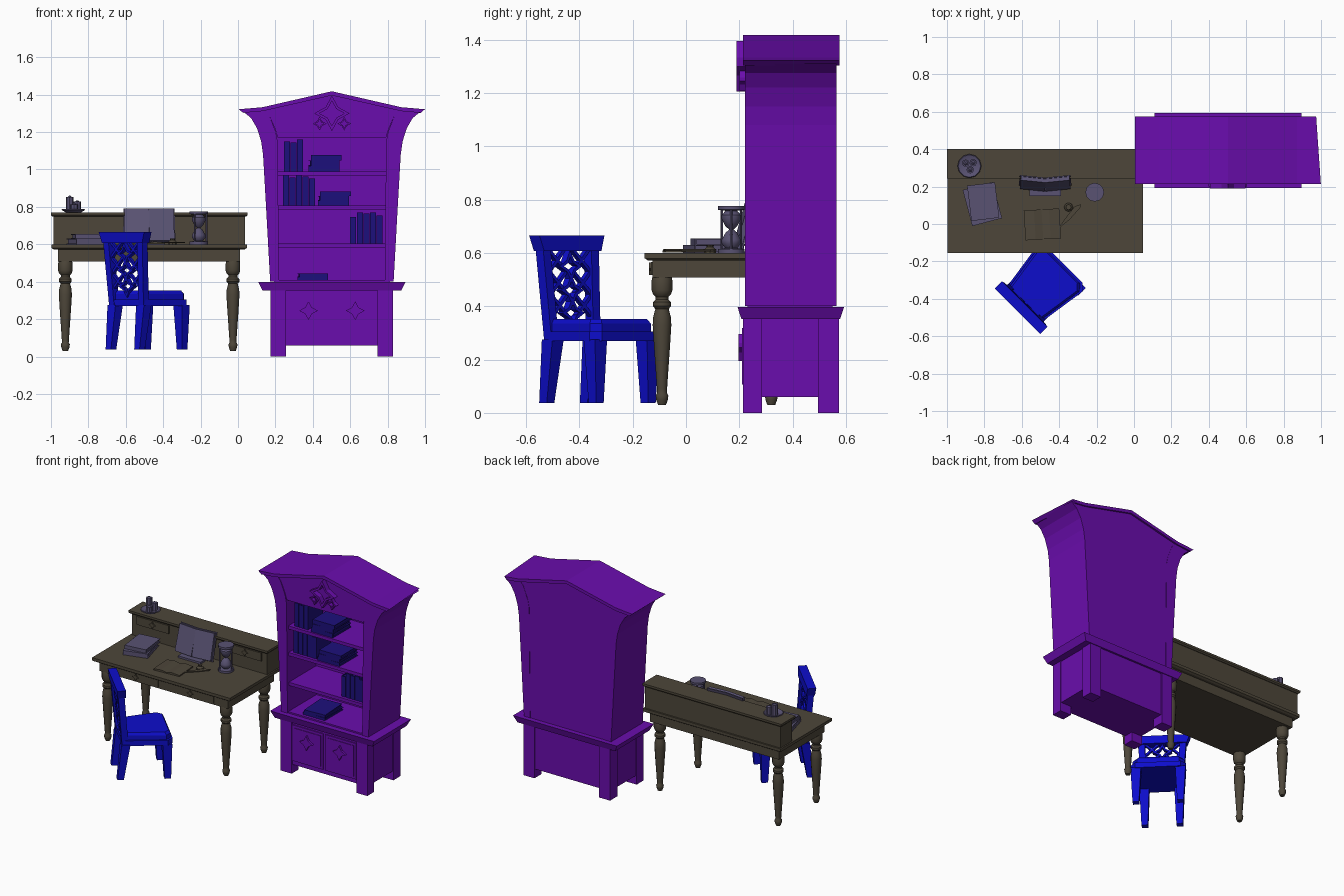
import bpy, bmesh, math
from mathutils import Matrix, Vector

if "Cube" in bpy.data.objects:
    bpy.data.objects.remove(bpy.data.objects["Cube"])

def material(name, rgb):
    m = bpy.data.materials.new(name)
    m.diffuse_color = (*rgb, 1)
    m.use_nodes = True
    m.node_tree.nodes["Principled BSDF"].inputs["Base Color"].default_value = m.diffuse_color
    return m

PURPLE = material("purple", (.144, .004, .418))
NAVY = material("navy", (.012, .005, .2))
BLUE = material("blue", (.004, .004, .6))
BROWN = material("brown", (.075, .062, .042))
GREY = material("violet_grey", (.1, .085, .17))
T, R = Matrix.Translation, Matrix.Rotation
I = Matrix.Identity(4)

def mesh(name, verts, faces, mat, M=I, lean=0):
    bm = bmesh.new()
    vs = [bm.verts.new((x, y - lean * (z - .3), z)) for x, y, z in verts]
    for f in faces:
        bm.faces.new([vs[i] for i in f])
    bmesh.ops.recalc_face_normals(bm, faces=bm.faces)
    me = bpy.data.meshes.new(name)
    bm.to_mesh(me)
    bm.free()
    ob = bpy.data.objects.new(name, me)
    me.materials.append(mat)
    ob.matrix_world = M
    bpy.context.collection.objects.link(ob)
    return ob

def stack(name, rings, mat, M=I, lean=0):
    """Skin closed rings of equal length, capping both ends."""
    n = len(rings[0])
    faces = [tuple(range(n)), tuple(range((len(rings) - 1) * n, len(rings) * n))]
    for k in range(len(rings) - 1):
        faces += [(k*n+i, k*n+(i+1) % n, (k+1)*n+(i+1) % n, (k+1)*n+i) for i in range(n)]
    return mesh(name, [p for r in rings for p in r], faces, mat, M, lean)

def loft(name, secs, mat, M=I):
    return stack(name, [[(x-a, y-b, z), (x+a, y-b, z), (x+a, y+b, z), (x-a, y+b, z)]
                        for x, y, a, b, z in secs], mat, M)

def prism(name, pts, y0, y1, mat, M=I, lean=0):
    return stack(name, [[(x, y, z) for x, z in pts] for y in (y0, y1)], mat, M, lean)

def boxes(name, bounds, mat, M=I):
    verts, faces = [], []
    for x0, x1, y0, y1, z0, z1 in bounds:
        b = len(verts)
        verts += [(x, y, z) for z in (z0, z1) for x, y in ((x0, y0), (x1, y0), (x1, y1), (x0, y1))]
        faces += [tuple(b + i for i in f) for f in ((0, 1, 2, 3), (4, 5, 6, 7), (0, 1, 5, 4),
                                                   (1, 2, 6, 5), (2, 3, 7, 6), (3, 0, 4, 7))]
    return mesh(name, verts, faces, mat, M)

def lathe(name, prof, mat, M=I, n=12):
    ob = stack(name, [[(r*math.cos(2*math.pi*i/n), r*math.sin(2*math.pi*i/n), z)
                       for i in range(n)] for r, z in prof], mat, M)
    for p in ob.data.polygons:
        p.use_smooth = len(p.vertices) == 4
    ob.data.set_sharp_from_angle(angle=math.radians(40))
    return ob

def star_pts(cx, cz, r):
    return [(cx + q*math.cos(i*math.pi/4), cz + q*math.sin(i*math.pi/4))
            for i in range(8) for q in [r if i % 2 == 0 else r*.5]]

def star(name, cx, cz, r, y0, y1, mat, M=I, hole=0, lean=0):
    out = star_pts(cx, cz, r)
    if not hole:
        return prism(name, out, y0, y1, mat, M, lean)
    inn = star_pts(cx, cz, r*hole)
    loops = [[(x, y, z) for x, z in p] for p, y in ((out, y0), (out, y1), (inn, y1), (inn, y0))]
    faces = [(k*8+i, k*8+(i+1) % 8, (k+1) % 4*8+(i+1) % 8, (k+1) % 4*8+i)
             for k in range(4) for i in range(8)]
    return mesh(name, sum(loops, []), faces, mat, M, lean)

def book(name, w, d, h, mat, M):
    """Lying book with its spine on the -y side and its base on z = 0."""
    t, e = h*.15, .006
    boxes(name, [(-w/2, w/2, 0, d, 0, t), (-w/2, w/2, 0, d, h-t, h), (-w/2, w/2, 0, e, t, h-t),
                 (-w/2+e, w/2-e, e, d-e, t, h-t)], mat, M)

def mirrored(pts):
    return pts + [(-x, z) for x, z in reversed(pts) if x != 0]

# ---- bookcase ----
C = T((.502, 0, 0))
outer = [(.33, .4), (.352, .8), (.368, 1.08), (.378, 1.15), (.4, 1.22), (.432, 1.275), (.475, 1.31)]
for s, side in ((-1, "left"), (1, "right")):
    prof = outer + [(.36, 1.32), (.335, 1.29), (.3, 1.2), (.29, 1.15), (.283, .4)]
    prism(side + "_case_side", [(s*x, z) for x, z in prof], .222, .565, PURPLE, C)
    boxes(side + "_door", [(s*.125-.117, s*.125+.117, .214, .24, .09, .335)], PURPLE, C)
    boxes(side + "_door_panel", [(s*.125-.1, s*.125+.1, .21, .22, .107, .318)], PURPLE, C)
    star(side + "_door_star", s*.125, .245, .05, .196, .215, PURPLE, C)
    star(side + "_small_pediment_star", s*.066, 1.245, .037, .2, .225, PURPLE, C, .6)
    for y0, y1 in ((.213, .285), (.495, .573)):
        x0, x1 = sorted((s*.245, s*.328))
        boxes(side + "_case_foot", [(x0, x1, y0, y1, 0, .352)], PURPLE, C)
star("pediment_star", 0, 1.3, .095, .19, .225, PURPLE, C, .7)
prism("pediment", mirrored([(.29, 1.172), (.305, 1.22), (.335, 1.29), (.36, 1.32), (0, 1.4)]),
      .226, .56, PURPLE, C)
prism("case_back", mirrored([(x-.01, z) for x, z in outer] + [(.37, 1.32), (0, 1.4)]),
      .535, .563, PURPLE, C)
roof_half = [(.37, 1.333), (.497, 1.322), (.475, 1.303), (.37, 1.312)]
roof = prism("roof", [(0, 1.418)] + roof_half + [(0, 1.396)]
             + [(-x, z) for x, z in reversed(roof_half)], .213, .575, PURPLE, C)
for v in roof.data.vertices:
    if v.co.x > .4 and v.co.y > .5:
        v.co.x -= .025
shelves = (.408, .605, .808, .99)
for z in shelves[1:]:
    boxes("shelf", [(-.3, .3, .24, .55, z-.022, z)], PURPLE, C)
loft("case_ledge", [(0, .393, .37, .185, .352), (0, .393, .393, .2, .398)], PURPLE, C)
boxes("shelf_floor", [(-.31, .31, .23, .55, .39, .408)], PURPLE, C)
boxes("case_base", [(-.322, .322, .222, .565, .06, .355)], PURPLE, C)

# ---- books in the bookcase: (shelf, first x, [height...]) then (shelf, x, count) ----
for sh, x, hs in ((3, .246, (.16, .155, .17)), (2, .24, (.165, .15, .165, .155, .145)),
                  (1, .6, (.14, .165, .16, .165, .15))):
    for h in hs:
        book("standing_book", h, .16, .032, NAVY, T((x, .26, shelves[sh]+h/2)) @ R(math.pi/2, 4, 'Y'))
        x += .035
for sh, x, n in ((3, .46, 3), (2, .51, 3), (0, .4, 2)):
    for k in range(n):
        h = .088/3 if sh == 3 else .025 if sh == 2 else .018
        book("lying_book", .165 - .012*(k % 2), .2, h, NAVY,
             T((x + .006*k, .25, shelves[sh] + k*h)) @ R(.06*(k % 2), 4, 'Z'))

# ---- desk ----
D = T((-.475, 0, 0))
loft("desk_top", [(0, .122, .51, .265, .572), (0, .122, .522, .277, .58),
                  (0, .122, .522, .277, .6)], BROWN, D)
boxes("desk_apron", [(-.487, .487, -.125, .37, .507, .573)], BROWN, D)
boxes("hutch", [(-.512, .512, .262, .388, .6, .752)], BROWN, D)
loft("hutch_top", [(0, .322, .518, .07, .748), (0, .322, .526, .078, .756),
                   (0, .322, .526, .078, .77)], BROWN, D)
for x in (-.35, 0, .35):
    boxes("hutch_drawer", [(x-.122, x+.122, .254, .265, .683, .74)], BROWN, D)
    star("hutch_star", x, .712, .024, .247, .258, BROWN, D)
for s in (-1, 1):
    boxes("apron_drawer", [(s*.21-.17, s*.21+.17, -.131, -.12, .517, .566)], BROWN, D)
    star("apron_star", s*.207, .541, .024, -.138, -.128, BROWN, D)
    for y in (-.09, .32):
        lathe("desk_leg", [(.036, .51), (.039, .495), (.039, .46), (.034, .445), (.024, .435),
                           (.024, .425), (.034, .415), (.034, .4), (.025, .39), (.033, .36),
                           (.035, .33), (.03, .25), (.019, .09), (.018, .075), (.024, .065),
                           (.022, .05), (.015, .03)], BROWN, T((-.475+s*.448, y, 0)))

# ---- things on the desk ----
lathe("candle_dish", [(.04, .77), (.064, .784), (.06, .788), (.035, .778)], GREY, T((-.88, .31, 0)))
for x, y, z in ((-.9, .325, .86), (-.86, .328, .835), (-.876, .29, .82)):
    lathe("candle", [(.02, .775), (.02, z-.006), (.012, z-.008), (.004, z)], GREY, T((x, y, 0)), 8)
book("lower_desk_book", .165, .2, .03, GREY, T((-.785, .01, .6)) @ R(.26, 4, 'Z'))
book("upper_desk_book", .15, .19, .024, GREY, T((-.795, .025, .63)) @ R(.12, 4, 'Z'))
for s in (-1, 1):
    M = T((-.475, .178, .612)) @ R(s*.1, 4, 'Z') @ R(-.27, 4, 'X')
    x0, x1 = sorted((0, s*.143))
    boxes("propped_book_cover", [(x0, x1, .014, .02, 0, .19)], GREY, M)
    prism("propped_book_pages", [(s*.002, .006), (s*.136, .006), (s*.136, .184), (s*.002, .184)],
          -.006, .014, GREY, M)
    # open notebook lying flat
    N = T((-.49, -.002, .601)) @ R(.06, 4, 'Z')
    prism("notebook_half", [(0, 0), (s*.095, 0), (s*.095, .008), (s*.04, .014), (0, .006)],
          -.08, .08, BROWN, N)
boxes("book_rest", [(-.56, -.39, .15, .2, .6, .613)], GREY)
lathe("hourglass", [(.05, .6), (.05, .614), (.022, .618), (.036, .635), (.036, .65), (.022, .675),
                    (.008, .688), (.022, .7), (.036, .727), (.036, .742), (.022, .758),
                    (.05, .762), (.05, .776)], GREY, T((-.21, .17, 0)))
for k in range(3):
    lathe("hourglass_post", [(.005, .61), (.005, .765)], GREY,
          T((-.21 + .042*math.cos(k*2.094), .17 + .042*math.sin(k*2.094), 0)), 6)
lathe("inkpot", [(.022, .6), (.024, .612), (.012, .622), (.015, .63)], BROWN, T((-.35, .09, 0)), 8)
Q = T((-.345, .04, .606)) @ R(.82, 4, 'Z')
stack("quill", [[(x, y, z) for x, y in ((-.1, 0), (-.01, -.012), (.08, -.01), (.09, 0), (.06, .016), (0, .012))]
                for z in (0, .005)], BROWN, Q)

# ---- chair: local x is sideways, local y is forward ----
H = T((-.603, -.446, 0)) @ R(-math.pi/4, 4, 'Z')
seat = [(-.13, .01), (.13, .01), (.172, .29), (.14, .325), (-.14, .325), (-.172, .29)]
for name, k, z0, z1 in (("seat_frame", 1, .27, .305), ("seat_cushion", .93, .305, .335)):
    rings = [[((x*k), .17 + (y-.17)*k, z) for x, y in seat] for z in (z0, z1)]
    if name == "seat_cushion":
        rings.append([(x*.86, .17 + (y-.17)*.86, .352) for x, y in seat])
    stack(name, rings, BLUE, H)
prism("back_rail", [(-.152, .608), (.152, .608), (.172, .665), (-.172, .665)], 0, .055, BLUE, H, .08)
for s in (-1, 1):
    prism("back_post", [(s*.092, .27), (s*.13, .27), (s*.148, .615), (s*.108, .615)],
          .006, .046, BLUE, H, .08)
    loft("back_leg", [(s*.108, 0, .02, .02, .037), (s*.108, .032, .03, .028, .275)], BLUE, H)
    loft("front_leg", [(s*.138, .292, .02, .02, .037), (s*.138, .288, .032, .03, .275)], BLUE, H)
    # lattice braces joining the stars to the posts
    for z in (.36, .445, .53):
        for a, b in ((0, .085), (.085, 0)):
            prism("back_brace", [(s*.02, z+a-.009), (s*.108, z+b-.009), (s*.108, z+b+.009), (s*.02, z+a+.009)],
                  .016, .036, BLUE, H, .08)
for z in (.375, .46, .55):
    star("back_star", 0, z, .06, .012, .04, BLUE, H, .6, .08)
